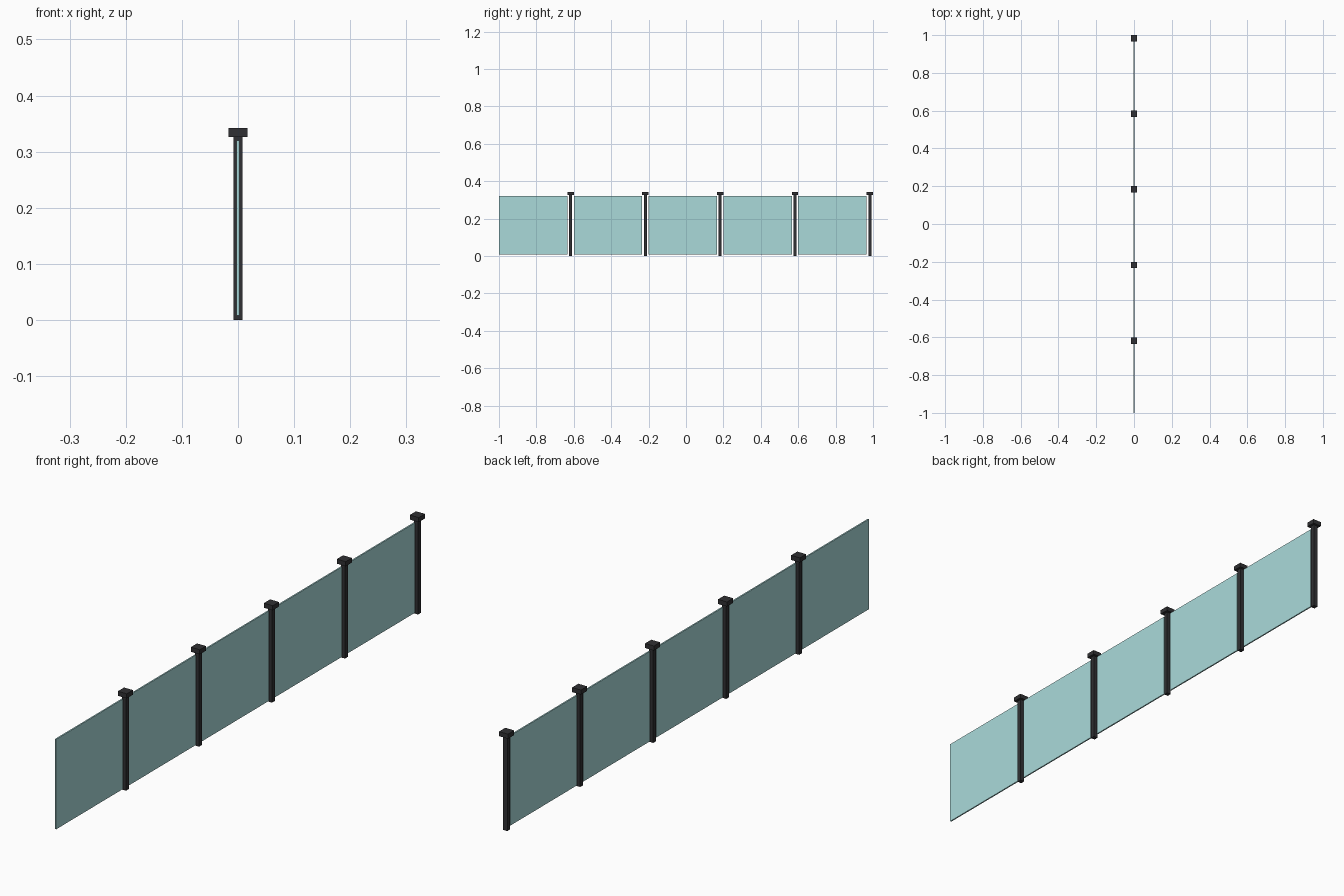
import bpy

if "Cube" in bpy.data.objects:
    bpy.data.objects.remove(bpy.data.objects["Cube"])

PITCH = 0.4
COUNT = 5


def material(name, color):
    m = bpy.data.materials.new(name)
    m.diffuse_color = color
    m.use_nodes = True
    m.node_tree.nodes["Principled BSDF"].inputs["Base Color"].default_value = m.diffuse_color
    return m


glass = material("tinted_glass", (0.40, 0.70, 0.70, 0.5))
metal = material("dark_metal", (0.03, 0.03, 0.033, 1))


def box(name, lo, hi, mat):
    """Box between two opposite corners."""
    bpy.ops.mesh.primitive_cube_add(size=1, location=[(a + b) / 2 for a, b in zip(lo, hi)])
    ob = bpy.context.object
    ob.name = name
    ob.scale = [b - a for a, b in zip(lo, hi)]
    bpy.ops.object.transform_apply(location=False, rotation=False, scale=True)
    ob.data.materials.append(mat)
    return ob


def centred_box(name, y, half, z0, z1, mat):
    return box(name, (-half[0], y - half[1], z0), (half[0], y + half[1], z1), mat)


for i in range(COUNT):
    start = -1 + i * PITCH
    post_y = start + 0.383
    # Glass pane, raised slightly and stopping short of the posts
    box(f"glass_pane_{i + 1}", (-0.0025, start, 0.008), (0.0025, start + 0.366, 0.32), glass)
    # Square post with a wider flat cap
    centred_box(f"post_{i + 1}", post_y, (0.008, 0.008), 0, 0.326, metal)
    centred_box(f"post_cap_{i + 1}", post_y, (0.017, 0.017), 0.326, 0.342, metal)
